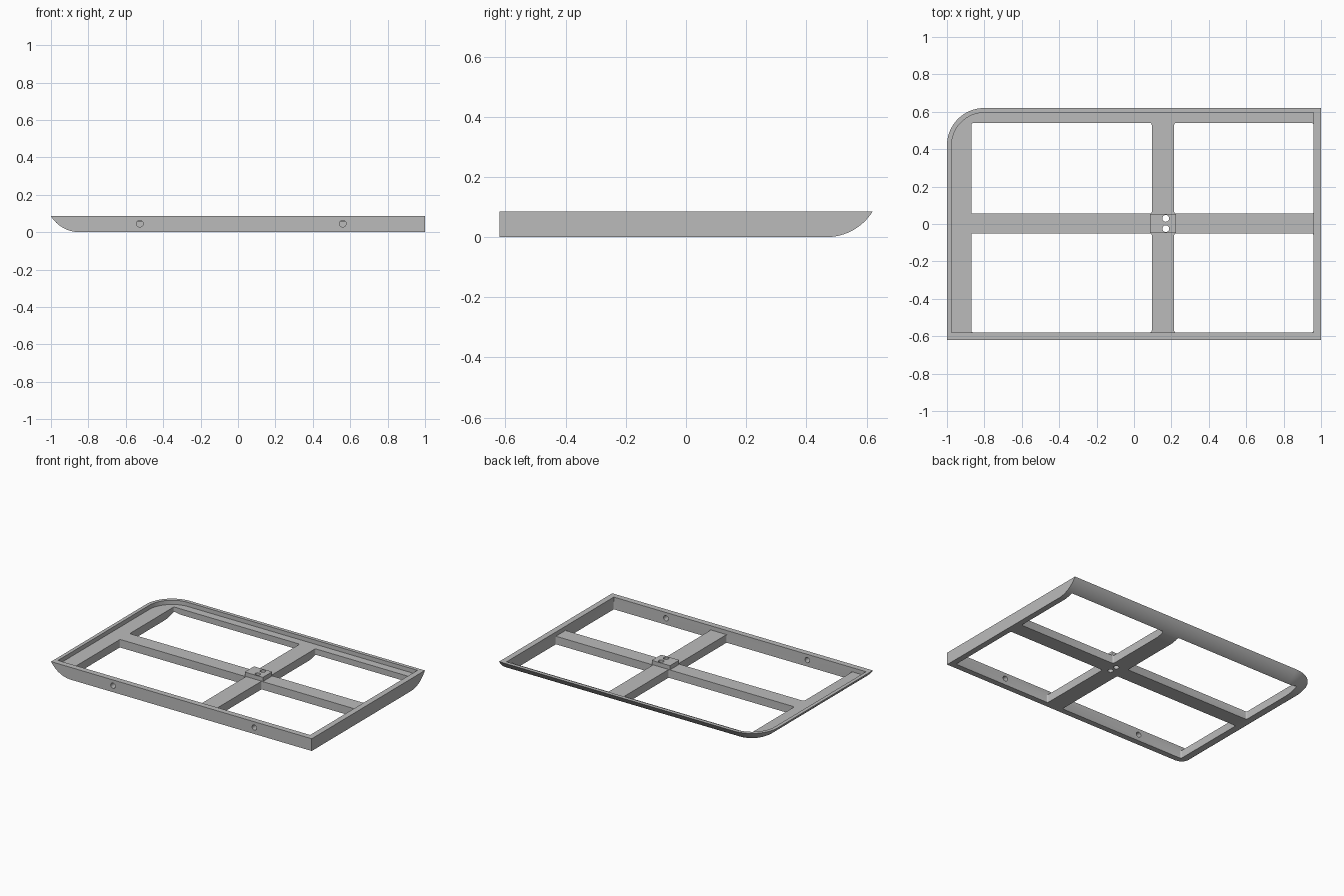
import bpy, bmesh
from math import sin, cos, pi, acos, radians
from mathutils import Matrix, Vector

cube = bpy.data.objects.get("Cube")
if cube:
    bpy.data.objects.remove(cube, do_unlink=True)

W, D, H = 1.0, 0.62, 0.085      # half width, half depth, height
FLOOR = 0.056                   # top of ledge and crossbars
EDGE_R = 0.18                   # radius of the curved underside
CORNER_R = 0.2

grey = bpy.data.materials.new("plain grey")
grey.use_nodes = True
grey.diffuse_color = (0.5, 0.5, 0.5, 1)
grey.node_tree.nodes["Principled BSDF"].inputs["Base Color"].default_value = (0.5, 0.5, 0.5, 1)


def outline(inset, front=-D, right=W):
    """Plan outline with one rounded corner, inset on the left and back only."""
    r = CORNER_R - inset
    pts = [(right, D - inset)]
    for i in range(25):
        a = pi / 2 + pi / 2 * i / 24
        pts.append((-W + CORNER_R + r * cos(a), D - CORNER_R + r * sin(a)))
    return pts + [(-W + inset, front), (right, front)]


def loft(name, rings):
    """Closed solid through a stack of (plan points, z) rings, bottom to top."""
    bm = bmesh.new()
    loops = [[bm.verts.new((x, y, z)) for x, y in pts] for pts, z in rings]
    for low, high in zip(loops, loops[1:]):
        n = len(low)
        for i in range(n):
            j = (i + 1) % n
            bm.faces.new((low[i], low[j], high[j], high[i]))
    bm.faces.new(loops[0][::-1])
    bm.faces.new(loops[-1])
    bmesh.ops.recalc_face_normals(bm, faces=bm.faces)
    mesh = bpy.data.meshes.new(name)
    bm.to_mesh(mesh)
    bm.free()
    obj = bpy.data.objects.new(name, mesh)
    obj.data.materials.append(grey)
    bpy.context.collection.objects.link(obj)
    return obj


def rounded_box(name, x0, x1, y0, y1, z0, z1, r):
    pts = []
    corners = [(x1 - r, y1 - r), (x0 + r, y1 - r), (x0 + r, y0 + r), (x1 - r, y0 + r)]
    for k, (cx, cy) in enumerate(corners):
        for i in range(5):
            a = pi / 2 * (k + i / 4)
            pts.append((cx + r * cos(a), cy + r * sin(a)))
    return loft(name, [(pts, z0), (pts, z1)])


def peg(name, x, y, z, length, along_y=False):
    ring = [(0.018 * cos(2 * pi * i / 32), 0.018 * sin(2 * pi * i / 32)) for i in range(32)]
    obj = loft(name, [(ring, -length / 2), (ring, length / 2)])
    turn = Matrix.Rotation(pi / 2, 4, 'X') if along_y else Matrix.Identity(4)
    obj.data.transform(Matrix.Translation(Vector((x, y, z))) @ turn)
    return obj


def combine(target, tool, operation):
    """Apply a boolean and remove the helper."""
    tool.hide_render = True
    mod = target.modifiers.new("cut", 'BOOLEAN')
    mod.operation, mod.object, mod.solver = operation, tool, 'EXACT'
    bpy.context.view_layer.update()
    graph = bpy.context.evaluated_depsgraph_get()
    result = bpy.data.meshes.new_from_object(target.evaluated_get(graph))
    target.modifiers.clear()
    target.data = result
    bpy.data.objects.remove(tool, do_unlink=True)


# Body: slab whose left and back edges curve up to a thin rim
sweep = acos(1 - H / EDGE_R)
rings = []
for i in range(17):
    a = sweep * i / 16
    rings.append((outline(EDGE_R * (sin(sweep) - sin(a))), EDGE_R * (1 - cos(a))))
frame = loft("tray_frame", rings)

# Shallow pocket inside the rim
pocket = outline(0.025, front=-0.58, right=0.96)
combine(frame, loft("pocket_cutter", [(pocket, FLOOR), (pocket, 0.2)]), 'DIFFERENCE')

# Four openings, leaving a ledge and a crossbar
for x0, x1 in ((-0.87, 0.095), (0.215, 0.96)):
    for y0, y1 in ((-0.58, -0.05), (0.055, 0.54)):
        combine(frame, rounded_box("opening_cutter", x0, x1, y0, y1, -0.1, 0.07, 0.01), 'DIFFERENCE')

# Raised block where the bars cross
combine(frame, rounded_box("centre_block", 0.085, 0.225, -0.0485, 0.0535, 0.03, H, 0.003), 'UNION')

# Two holes down through the block, two through the front wall
for y in (-0.025, 0.03):
    combine(frame, peg("block_hole_cutter", 0.17, y, 0.05, 0.4), 'DIFFERENCE')
for x in (-0.525, 0.56):
    combine(frame, peg("wall_hole_cutter", x, -D, 0.045, 0.2, True), 'DIFFERENCE')

bpy.ops.object.select_all(action='DESELECT')
frame.select_set(True)
bpy.context.view_layer.objects.active = frame
bpy.ops.object.shade_smooth_by_angle(angle=radians(25))
